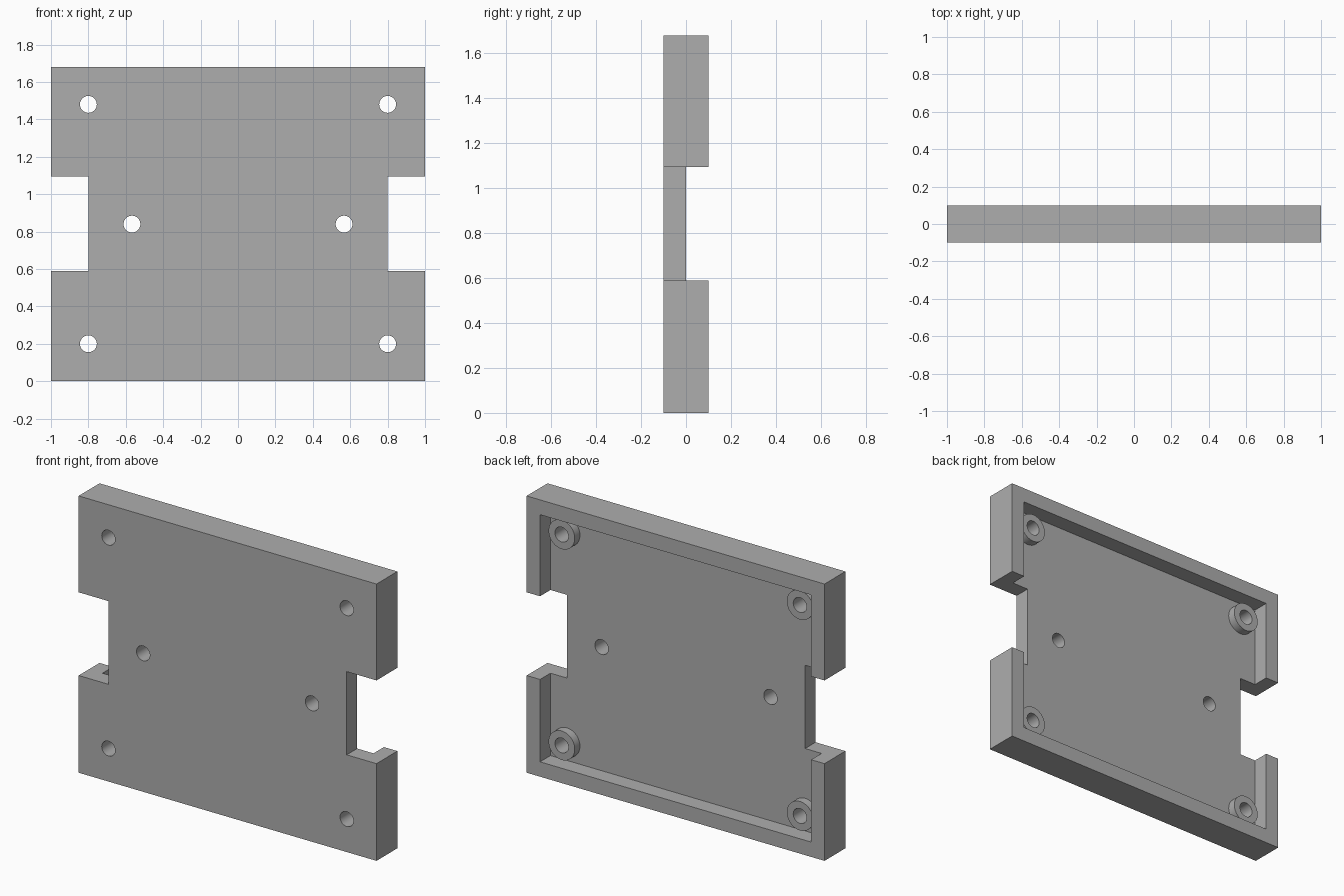
import bpy
from math import radians

old = bpy.data.objects.get("Cube")
if old:
    bpy.data.objects.remove(old, do_unlink=True)

# Overall dimensions
HEIGHT, DEPTH, WALL = 1.68, 0.2, 0.09
FLOOR_Y, BOSS_Y = 0.0, 0.05
MID = HEIGHT / 2

grey = bpy.data.materials.new("plain grey")
grey.use_nodes = True
colour = (0.42, 0.42, 0.42, 1)
grey.diffuse_color = colour
grey.node_tree.nodes["Principled BSDF"].inputs["Base Color"].default_value = colour


def box(name, x, y, z):
    """Box from (min, max) pairs."""
    spans = (x, y, z)
    bpy.ops.mesh.primitive_cube_add(size=1, location=[(a + b) / 2 for a, b in spans])
    ob = bpy.context.object
    ob.name = name
    ob.scale = [b - a for a, b in spans]
    bpy.ops.object.transform_apply(location=True, rotation=False, scale=True)
    ob.data.materials.append(grey)
    return ob


def cylinder(name, x, z, radius, y0, y1):
    """Round bar running front to back."""
    bpy.ops.mesh.primitive_cylinder_add(
        vertices=48, radius=radius, depth=y1 - y0,
        location=(x, (y0 + y1) / 2, z), rotation=(radians(90), 0, 0))
    ob = bpy.context.object
    ob.name = name
    ob.data.materials.append(grey)
    return ob


def combine(target, tool, operation):
    """Apply a boolean and discard the tool."""
    tool.hide_render = True
    mod = target.modifiers.new(operation, "BOOLEAN")
    mod.operation, mod.solver, mod.object = operation, "EXACT", tool
    bpy.context.view_layer.objects.active = target
    bpy.ops.object.modifier_apply(modifier=mod.name)
    bpy.data.objects.remove(tool, do_unlink=True)


# Tray with a raised rim open to the back
tray = box("mounting_tray", (-1, 1), (-DEPTH / 2, DEPTH / 2), (0, HEIGHT))
cavity = box("cavity_cutter", (WALL - 1, 1 - WALL), (FLOOR_Y, 0.3), (WALL, HEIGHT - WALL))
combine(tray, cavity, "DIFFERENCE")

# Side notches through rim and floor
for side in (-1, 1):
    x = sorted((side * 0.8, side * 1.2))
    combine(tray, box("notch_cutter", x, (-0.3, 0.3), (0.59, 1.095)), "DIFFERENCE")

# Corner standoffs, then screw holes through everything
corners = [(sx * 0.8, MID + sz * 0.64) for sx in (-1, 1) for sz in (-1, 1)]
for x, z in corners:
    combine(tray, cylinder("standoff", x, z, 0.088, -0.05, BOSS_Y), "UNION")
for x, z in corners + [(-0.567, MID), (0.567, MID)]:
    combine(tray, cylinder("hole_cutter", x, z, 0.045, -0.3, 0.3), "DIFFERENCE")

# Smooth round walls, crisp edges
bpy.ops.object.select_all(action="DESELECT")
tray.select_set(True)
bpy.context.view_layer.objects.active = tray
bpy.ops.object.shade_smooth_by_angle(angle=radians(30))
